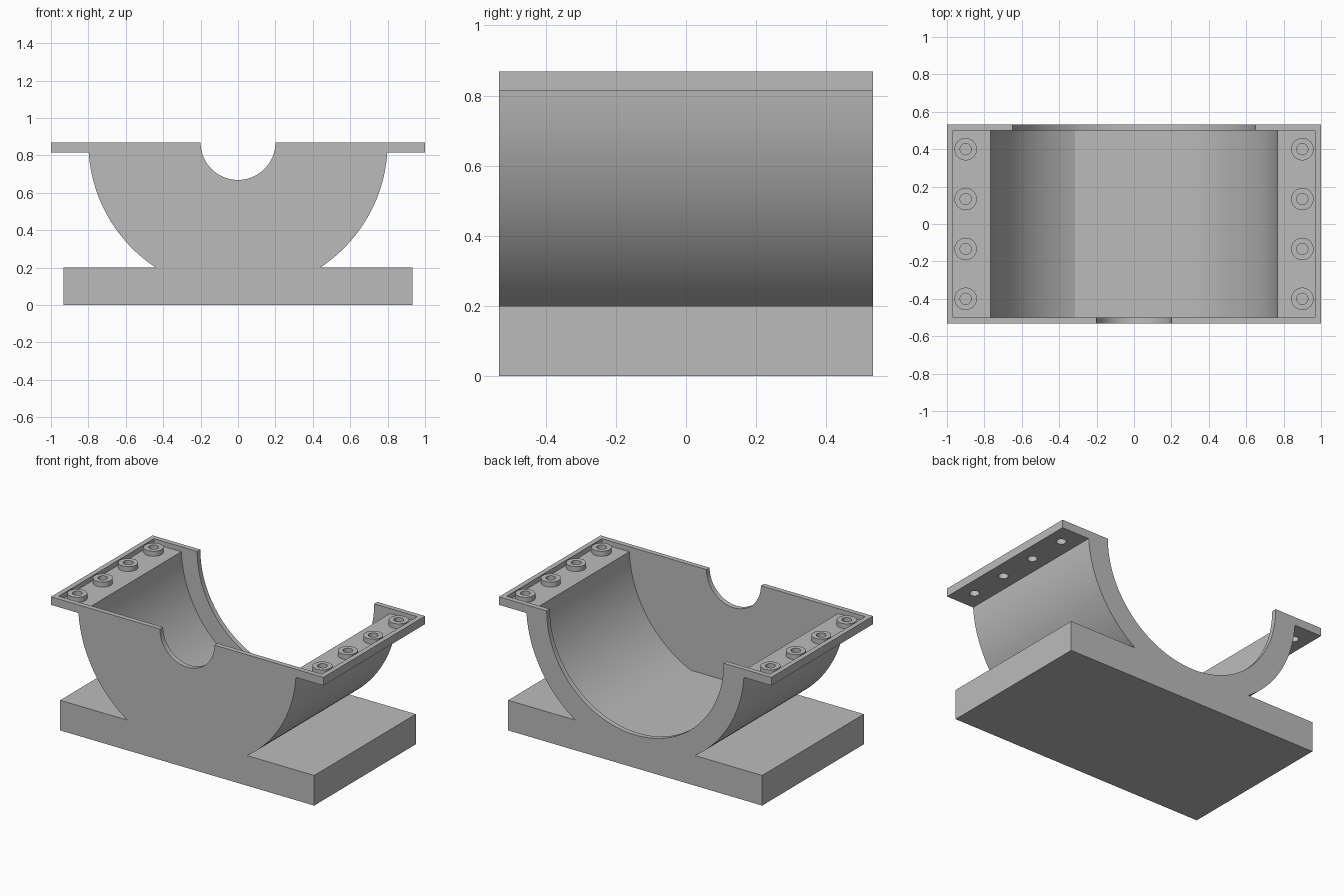
import bpy
import bmesh
from math import sin, cos, pi, asin, acos, sqrt, radians

if "Cube" in bpy.data.objects:
    bpy.data.objects.remove(bpy.data.objects["Cube"], do_unlink=True)

TOP = 0.869      # parting plane and bore axis height
HALF_Y = 0.533   # half depth
WALL = 0.033
BASE_TOP, FLOOR = 0.2, 0.17
R_OUT, R_IN = 0.8, 0.767
TRAY = TOP - WALL
FLANGE = 0.815

grey = bpy.data.materials.new("plain grey")
grey.use_nodes = True
colour = (0.5, 0.5, 0.5, 1)
grey.diffuse_color = colour
grey.node_tree.nodes["Principled BSDF"].inputs["Base Color"].default_value = colour


def arc(r, z_high, z_low, n=40):
    """Right-hand arc about the bore axis, from z_high down to z_low."""
    a, b = asin((TOP - z_high) / r), asin((TOP - z_low) / r)
    return [(r * cos(a + (b - a) * i / n), TOP - r * sin(a + (b - a) * i / n))
            for i in range(n + 1)]


def mirrored(half):
    """Close a right-hand profile with its mirror image."""
    return half + [(-x, z) for x, z in reversed(half)]


def circle(r, n=96):
    return [(r * cos(2 * pi * i / n), TOP + r * sin(2 * pi * i / n)) for i in range(n)]


def finish(name, bm):
    bmesh.ops.recalc_face_normals(bm, faces=bm.faces)
    mesh = bpy.data.meshes.new(name)
    bm.to_mesh(mesh)
    bm.free()
    mesh.materials.append(grey)
    ob = bpy.data.objects.new(name, mesh)
    bpy.context.collection.objects.link(ob)
    return ob


def extrude_y(name, profile, y0, y1):
    bm = bmesh.new()
    face = bm.faces.new([bm.verts.new((x, y0, z)) for x, z in profile])
    new = bmesh.ops.extrude_face_region(bm, geom=[face])["geom"]
    bmesh.ops.translate(bm, vec=(0, y1 - y0, 0),
                        verts=[v for v in new if isinstance(v, bmesh.types.BMVert)])
    return finish(name, bm)


def tube(name, x, y, z0, z1, r_out, r_in, n=32):
    """Upright ring made by spinning a rectangle."""
    bm = bmesh.new()
    ring = [bm.verts.new((x + r, y, z)) for r, z in
            ((r_in, z0), (r_out, z0), (r_out, z1), (r_in, z1))]
    edges = [bm.edges.new((ring[i], ring[(i + 1) % 4])) for i in range(4)]
    bmesh.ops.spin(bm, geom=ring + edges, cent=(x, y, 0), axis=(0, 0, 1),
                   angle=2 * pi, steps=n)
    bmesh.ops.remove_doubles(bm, verts=bm.verts, dist=0.0001)
    return finish(name, bm)


def cut(target, cutter):
    cutter.hide_render = True
    mod = target.modifiers.new("cut", 'BOOLEAN')
    mod.operation, mod.solver, mod.object = 'DIFFERENCE', 'EXACT', cutter
    bpy.context.view_layer.objects.active = target
    bpy.ops.object.modifier_apply(modifier=mod.name)
    bpy.data.objects.remove(cutter, do_unlink=True)


def smooth(ob):
    bpy.ops.object.select_all(action='DESELECT')
    ob.select_set(True)
    bpy.context.view_layer.objects.active = ob
    bpy.ops.object.shade_smooth_by_angle(angle=radians(15))


# Housing: base slab, half-round shell and side flanges in one profile
housing = extrude_y("bearing_housing", mirrored(
    [(1, TOP), (1, FLANGE)] + arc(R_OUT, FLANGE, BASE_TOP)
    + [(0.933, BASE_TOP), (0.933, 0)]), -HALF_Y, HALF_Y)

# Inner cavity with flat floor and recessed flange trays
cut(housing, extrude_y("cavity_cutter", mirrored(
    [(0.967, 1), (0.967, TRAY)] + arc(R_IN, TRAY, FLOOR)),
    -HALF_Y + WALL, HALF_Y - WALL))

# Shaft notch in the front wall, wide opening in the back wall
cut(housing, extrude_y("front_notch_cutter", circle(0.2), -0.7, -0.4))
cut(housing, extrude_y("back_opening_cutter", circle(0.65), 0.4, 0.7))

# Bolt bosses along each flange, drilled through
for side, sx in (("right", -1), ("left", 1)):
    for i in range(4):
        x, y = sx * 0.9, -0.4 + i * 0.8 / 3
        bm = bmesh.new()
        bmesh.ops.create_cone(bm, cap_ends=True, segments=32,
                              radius1=0.03, radius2=0.03, depth=0.4)
        bmesh.ops.translate(bm, vec=(x, y, TOP), verts=bm.verts)
        cut(housing, finish("bolt_hole_cutter", bm))
        smooth(tube(f"{side}_bolt_boss_{i + 1}", x, y, TRAY - 0.002, TOP, 0.06, 0.03))
smooth(housing)
